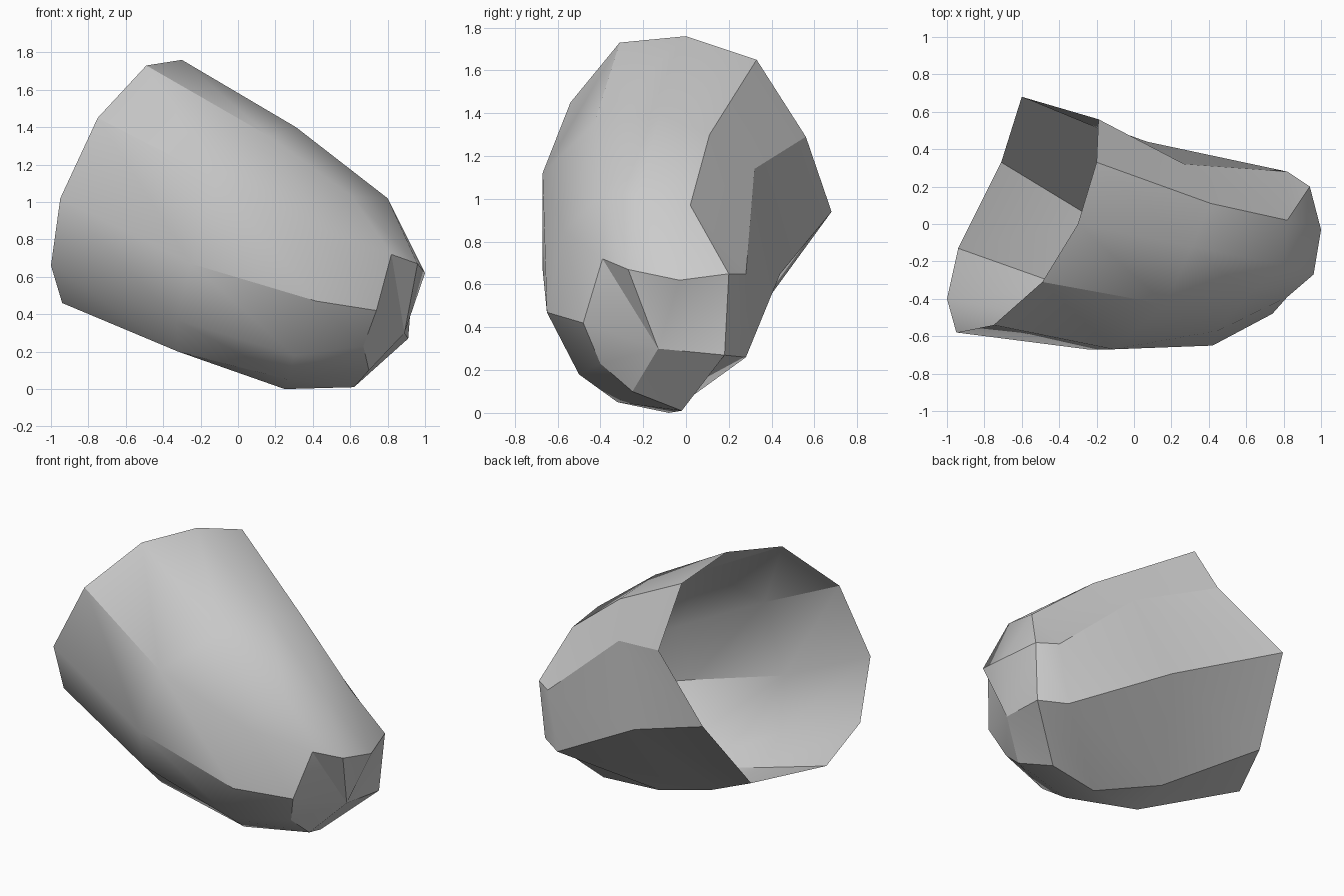
import bpy
import bmesh
import math
from mathutils import Vector

# Remove the default object only
default_cube = bpy.data.objects.get("Cube")
if default_cube:
    bpy.data.objects.remove(default_cube, do_unlink=True)


def make_material(name, colour):
    """One flat colour, shown in the viewport and in a render."""
    material = bpy.data.materials.new(name)
    material.use_nodes = True
    material.diffuse_color = colour
    shader = next(node for node in material.node_tree.nodes if node.type == "BSDF_PRINCIPLED")
    shader.inputs["Base Color"].default_value = colour
    return material


def add_ring(bm, points):
    """Add the vertices of one cross-section."""
    return [bm.verts.new(Vector(point)) for point in points]


def bridge(bm, outer, inner):
    """Join two cross-sections with a band of faces that point outwards."""
    count = len(outer)
    for i in range(count):
        following = (i + 1) % count
        bm.faces.new((outer[i], outer[following], inner[following], inner[i]))


def cap(bm, ring, centre):
    """Close a cross-section with a fan of triangles around a centre."""
    tip = bm.verts.new(Vector(centre))
    for i, vertex in enumerate(ring):
        bm.faces.new((vertex, ring[(i + 1) % len(ring)], tip))


# Cross-sections from the open end to the closed nose,
# each running from the front top edge down, under and up the back
open_rim = [
    (-.49, -.31, 1.73), (-.75, -.54, 1.45), (-.95, -.58, 1.02), (-1, -.4, .66), (-.94, -.13, .46),
    (-.71, .33, .46), (-.6, .68, .94), (-.19, .56, 1.29), (-.2, .33, 1.65), (-.3, 0, 1.76)]
waist = [
    (.17, -.43, 1.35), (-.11, -.67, 1.12), (-.25, -.67, .67), (-.33, -.52, .37), (-.32, -.35, .2),
    (-.2, .02, .16), (.07, .44, .65), (.27, .32, 1.14), (.41, .11, 1.3), (.31, -.12, 1.4)]
shoulder = [
    (.61, -.38, 1.03), (.45, -.57, .85), (.42, -.65, .47), (.3, -.5, .18), (.27, -.32, .05),
    (.25, -.08, 0), (.75, .28, .26), (.82, .28, .65), (.82, .02, .97), (.8, -.22, 1.02)]
nose = [
    (.96, -.27, .67), (.82, -.39, .72), (.74, -.48, .42), (.67, -.4, .23), (.7, -.25, .1),
    (.62, -.02, .01), (.91, .18, .27), (.94, .2, .65), (.94, .2, .65), (1, -.03, .62)]

# Loft the thin shell and close its nose
bm = bmesh.new()
rings = [add_ring(bm, section) for section in (open_rim, waist, shoulder, nose)]
for outer, inner in zip(rings, rings[1:]):
    bridge(bm, outer, inner)
cap(bm, rings[-1], (.89, -.13, .3))

# The back ridge meets the nose in one corner
bmesh.ops.remove_doubles(bm, verts=bm.verts[:], dist=.001)

mesh = bpy.data.meshes.new("hollow_shell")
bm.to_mesh(mesh)
bm.free()
shell = bpy.data.objects.new("hollow_shell", mesh)
bpy.context.collection.objects.link(shell)
mesh.materials.append(make_material("plain grey", (.6, .6, .6, 1)))

# Soft facets with the strongest creases kept
bpy.ops.object.select_all(action="DESELECT")
shell.select_set(True)
bpy.context.view_layer.objects.active = shell
bpy.ops.object.shade_smooth_by_angle(angle=math.radians(30))
